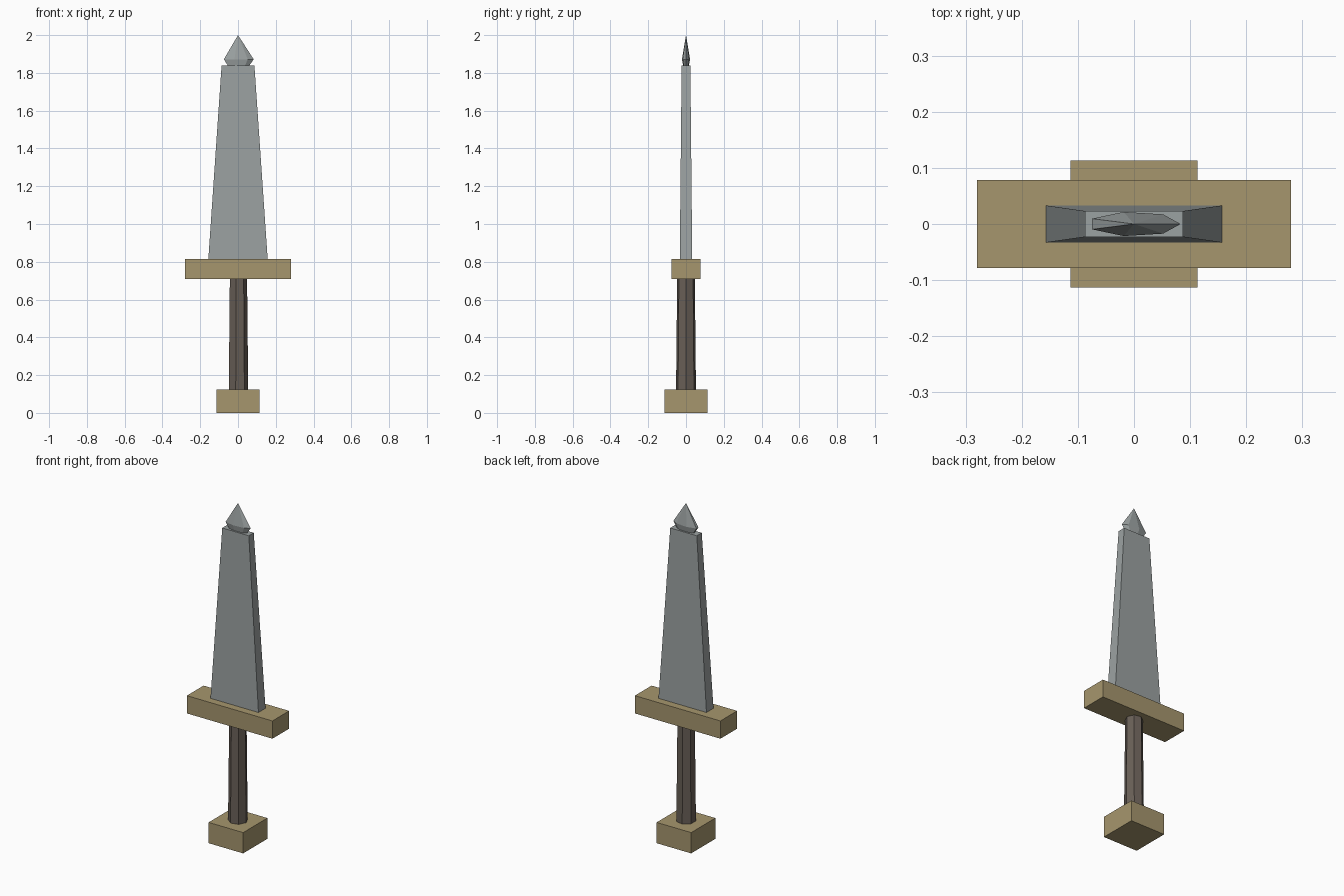
import bpy, bmesh
from math import cos, sin, tau

if "Cube" in bpy.data.objects:
    bpy.data.objects.remove(bpy.data.objects["Cube"])


def material(name, rgb):
    mat = bpy.data.materials.new(name)
    mat.diffuse_color = (*rgb, 1)
    mat.use_nodes = True
    mat.node_tree.nodes["Principled BSDF"].inputs["Base Color"].default_value = mat.diffuse_color
    return mat


def loft(name, rings, mat):
    """Skin a stack of equal-length point rings and cap both ends."""
    bm = bmesh.new()
    loops = [[bm.verts.new(p) for p in ring] for ring in rings]
    n = len(loops[0])
    for low, high in zip(loops, loops[1:]):
        for i in range(n):
            j = (i + 1) % n
            bm.faces.new((low[i], low[j], high[j], high[i]))
    bm.faces.new(loops[0][::-1])
    bm.faces.new(loops[-1])
    # collapse a ring of zero radius to a single point
    bmesh.ops.remove_doubles(bm, verts=bm.verts, dist=1e-5)
    bmesh.ops.recalc_face_normals(bm, faces=bm.faces)
    mesh = bpy.data.meshes.new(name)
    bm.to_mesh(mesh)
    bm.free()
    mesh.materials.append(mat)
    obj = bpy.data.objects.new(name, mesh)
    bpy.context.collection.objects.link(obj)
    return obj


def rect(x, y, z):
    return [(-x, -y, z), (x, -y, z), (x, y, z), (-x, y, z)]


def heptagon(rx, ry, z):
    return [(rx * cos(tau * i / 7), ry * sin(tau * i / 7), z) for i in range(7)]


brass = material("brass", (0.38, 0.305, 0.155))
leather = material("leather", (0.14, 0.115, 0.095))
steel = material("steel", (0.33, 0.36, 0.36))

# Square pommel and crossguard
loft("pommel", [rect(0.113, 0.113, 0), rect(0.113, 0.113, 0.123)], brass)
loft("crossguard", [rect(0.28, 0.078, 0.71), rect(0.28, 0.078, 0.815)], brass)

# Seven-sided grip, slightly tapered
loft("grip", [heptagon(0.054, 0.054, 0.123), heptagon(0.048, 0.048, 0.71)], leather)

# Tapered flat blade
loft("blade", [rect(0.157, 0.033, 0.815), rect(0.087, 0.023, 1.838)], steel)

# Flattened seven-sided point
loft("blade_tip", [heptagon(0.058, 0.015, 1.836), heptagon(0.083, 0.022, 1.872),
                   heptagon(0, 0, 2.0)][:2] + [heptagon(1e-7, 1e-7, 2.0)], steel)
